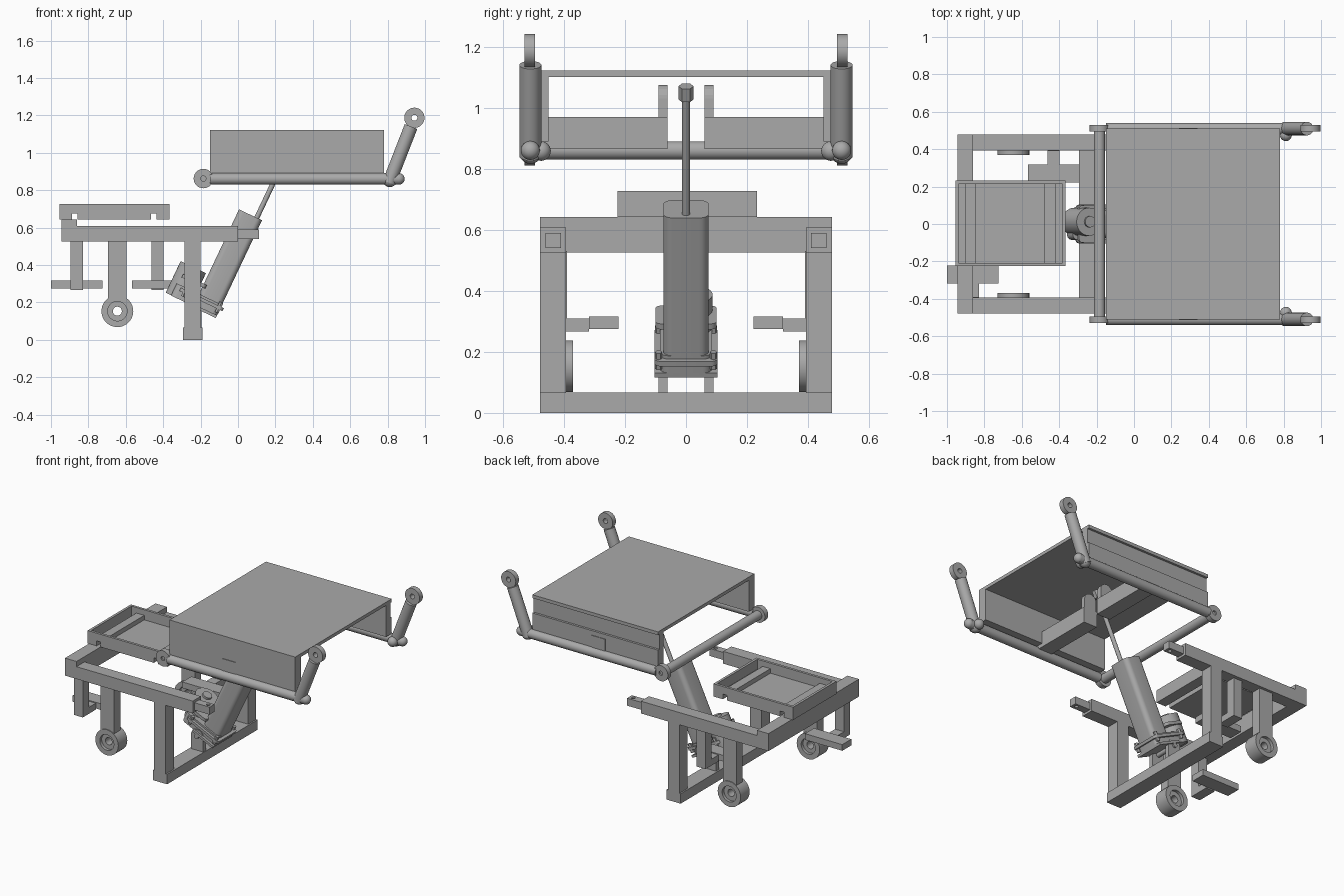
import bpy, bmesh
from math import pi, sin, cos
from mathutils import Matrix, Vector

old = bpy.data.objects.get("Cube")
if old:
    bpy.data.objects.remove(old, do_unlink=True)

grey = bpy.data.materials.new("plain_grey")
grey.use_nodes = True
grey.diffuse_color = (0.4, 0.4, 0.4, 1)
grey.node_tree.nodes["Principled BSDF"].inputs["Base Color"].default_value = (0.4, 0.4, 0.4, 1)
round_parts = []


def finish(name, bm, smooth=False, matrix=None):
    bmesh.ops.recalc_face_normals(bm, faces=bm.faces)
    if matrix:
        bm.transform(matrix)
    mesh = bpy.data.meshes.new(name)
    bm.to_mesh(mesh)
    bm.free()
    mesh.materials.append(grey)
    obj = bpy.data.objects.new(name, mesh)
    bpy.context.collection.objects.link(obj)
    if smooth:
        round_parts.append(obj)
    return obj


def box(name, x, y, z, matrix=None, bevel=0):
    """Box from (min, max) ranges, optionally with rounded local-vertical edges."""
    bm = bmesh.new()
    bmesh.ops.create_cube(bm, size=1)
    for v in bm.verts:
        for i, (a, b) in enumerate((x, y, z)):
            v.co[i] = (a + b) / 2 + v.co[i] * abs(b - a)
    if bevel:
        edges = [e for e in bm.edges if abs(e.verts[0].co.z - e.verts[1].co.z) > 1e-4]
        bmesh.ops.bevel(bm, geom=edges, offset=bevel, segments=6, profile=0.5, affect='EDGES')
    return finish(name, bm, bevel > 0, matrix)


def tube(name, p, q, r, sides=32, matrix=None):
    p, q = Vector(p), Vector(q)
    bm = bmesh.new()
    bmesh.ops.create_cone(bm, cap_ends=True, segments=sides, radius1=r, radius2=r, depth=(q - p).length)
    bm.transform(Matrix.Translation((p + q) / 2) @ (q - p).to_track_quat('Z', 'Y').to_matrix().to_4x4())
    return finish(name, bm, sides > 8, matrix)


def ball(name, p, r):
    bm = bmesh.new()
    bmesh.ops.create_uvsphere(bm, u_segments=24, v_segments=14, radius=r)
    bm.transform(Matrix.Translation(p))
    return finish(name, bm, True)


def ring(name, x, y, z, r, hole, n=40):
    """Washer around the y axis, y being a range."""
    bm = bmesh.new()
    loops = [[bm.verts.new((x + rad * cos(2 * pi * i / n), h, z + rad * sin(2 * pi * i / n)))
              for i in range(n)] for rad, h in ((r, y[0]), (r, y[1]), (hole, y[1]), (hole, y[0]))]
    for k in range(4):
        a, b = loops[k], loops[(k + 1) % 4]
        for i in range(n):
            j = (i + 1) % n
            bm.faces.new((a[i], a[j], b[j], b[i]))
    return finish(name, bm, True)


def prism(name, points, y):
    """Extrude an x-z outline along a y range."""
    bm = bmesh.new()
    face = bm.faces.new([bm.verts.new((a, y[0], b)) for a, b in points])
    made = bmesh.ops.extrude_face_region(bm, geom=[face])["geom"]
    bmesh.ops.translate(bm, vec=(0, y[1] - y[0], 0), verts=[v for v in made if isinstance(v, bmesh.types.BMVert)])
    return finish(name, bm)


def drill(obj, p, q, r):
    cutter = tube("cutter", p, q, r)
    round_parts.remove(cutter)
    cutter.hide_render = True
    mod = obj.modifiers.new("hole", 'BOOLEAN')
    mod.operation, mod.object, mod.solver = 'DIFFERENCE', cutter, 'EXACT'
    bpy.context.view_layer.objects.active = obj
    bpy.ops.object.modifier_apply(modifier=mod.name)
    bpy.data.objects.remove(cutter, do_unlink=True)


def lug(name, x, y, z0, z1, w):
    """Bracket cheek with a domed top and a pin hole; points up from z0."""
    c = z1 - w
    pts = [(x - w, z0), (x + w, z0)] + [(x + w * cos(pi * i / 12), c + w * sin(pi * i / 12)) for i in range(13)]
    obj = prism(name, pts, y)
    drill(obj, (x, y[0] - 0.05, c), (x, y[1] + 0.05, c), 0.016)


# Deck: top sheet and side walls, the back one stepped
deck = (-0.15, 0.78)
box("deck_top", deck, (-0.51, 0.51), (1.1, 1.122))
box("deck_front_wall", deck, (-0.51, -0.45), (0.89, 1.1))
box("deck_back_wall_lower", deck, (0.45, 0.51), (0.89, 1.0))
box("deck_back_wall_upper", deck, (0.45, 0.495), (1.0, 1.1))

# Tube frame under the deck
tube("deck_cross_tube", (-0.185, -0.52, 0.86), (-0.185, 0.52, 0.86), 0.03)
for s, side in ((-1, "front"), (1, "back")):
    def yr(a, b):
        return tuple(sorted((s * a, s * b)))
    box(side + "_deck_beam", (0.24, 0.34), yr(0.06, 0.514), (0.865, 0.97))
    lug(side + "_deck_lug", 0.29, yr(0.06, 0.09), 0.865, 1.075, 0.045)
    tube(side + "_deck_tube", (-0.15, s * 0.51, 0.86), (0.86, s * 0.51, 0.86), 0.031)
    ball(side + "_tube_end", (0.86, s * 0.51, 0.86), 0.031)
    ring(side + "_pivot_ring", -0.185, yr(0.495, 0.53), 0.862, 0.052, 0.014)
    tube(side + "_arm", (0.808, s * 0.51, 0.84), (0.925, s * 0.51, 1.14), 0.036)
    ball(side + "_arm_foot", (0.812, s * 0.51, 0.852), 0.036)
    ball(side + "_arm_stub", (0.812, s * 0.475, 0.858), 0.032)
    ring(side + "_arm_ring", 0.943, yr(0.495, 0.529), 1.187, 0.054, 0.016)

    # Base frame side: rail, plug, post, wheel leg and wheel
    box(side + "_rail", (-0.945, 0.0), yr(0.393, 0.478), (0.525, 0.607))
    plug = box(side + "_rail_plug", (-0.02, 0.113), yr(0.41, 0.461), (0.54, 0.59))
    drill(plug, (0.085, s * 0.435, 0.5), (0.085, s * 0.435, 0.65), 0.012)
    box(side + "_post", (-0.285, -0.2), yr(0.393, 0.478), (0.0, 0.56))
    box(side + "_wheel_leg", (-0.695, -0.595), yr(0.393, 0.46), (0.22, 0.53))
    ring(side + "_wheel", -0.645, yr(0.37, 0.465), 0.153, 0.085, 0.052)
    ring(side + "_wheel_hub", -0.645, yr(0.39, 0.445), 0.153, 0.053, 0.024)

    # Lower lugs carrying the actuator
    lug(side + "_base_lug", -0.24, yr(0.06, 0.09), 0.06, 0.205, 0.045)

    # Hanging foot with a drilled pad
    x = -0.8625 if s < 0 else -0.43
    box(side + "_hanger", (x - 0.033, x + 0.033), yr(0.39, 0.455), (0.267, 0.53))
    box(side + "_hanger_arm", (x - 0.033, x + 0.033), yr(0.318, 0.39), (0.267, 0.31))
    pad = box(side + "_pad", (x - 0.138, x + 0.138), yr(0.222, 0.318), (0.275, 0.316))
    for dx in (-0.113, 0.113):
        drill(pad, (x + dx, s * 0.27, 0.2), (x + dx, s * 0.27, 0.4), 0.022)

box("base_end_bar", (-0.945, -0.86), (-0.478, 0.478), (0.525, 0.642))
box("base_foot_bar", (-0.295, -0.19), (-0.478, 0.478), (0.0, 0.066))

# Tray with two channels across its underside
notches = ((-0.888, -0.858), (-0.465, -0.435))


def tray_outline(top, lift, grow):
    bottom = [(-0.955, 0.642)]
    for a, b in notches:
        bottom += [(a, 0.642), (a, 0.676), (b, 0.676), (b, 0.642)]
    bottom.append((-0.365, 0.642))
    upper = [(-0.955, top)]
    for a, b in notches:
        upper += [(a - grow, top), (a - grow, top + lift), (b + grow, top + lift), (b + grow, top)]
    upper.append((-0.365, top))
    return bottom + upper[::-1]


prism("tray_floor", tray_outline(0.66, 0.03, 0.014), (-0.222, 0.23))
wall = tray_outline(0.727, 0, 0.014)
wall = wall[:10] + [(-0.365, 0.727), (-0.955, 0.727)]
prism("tray_front_wall", wall, (-0.225, -0.208))
prism("tray_back_wall", wall, (0.215, 0.232))
box("tray_left_wall", (-0.382, -0.365), (-0.225, 0.232), (0.642, 0.727))
box("tray_right_wall", (-0.955, -0.938), (-0.225, 0.232), (0.642, 0.727))

# Linear actuator, built upright and tilted into place
tilt = Matrix.Translation((0.067, 0, 0.668)) @ Matrix.Rotation(0.442, 4, 'Y')
box("actuator_body", (-0.068, 0.068), (-0.074, 0.074), (-0.5, 0), tilt, 0.03)
tube("actuator_rod", (0.037, 0, -0.02), (0.037, 0, 0.43), 0.0135, 24, tilt)
tube("rod_end", (0.037, 0, 0.415), (0.037, 0, 0.463), 0.025, 6, tilt)
box("gearbox", (-0.2, 0.068), (-0.085, 0.085), (-0.572, -0.5), tilt, 0.03)
box("gearbox_flange", (-0.17, 0.085), (-0.103, 0.103), (-0.53, -0.512), tilt, 0.02)
box("gearbox_plate", (-0.1, 0.068), (-0.103, 0.103), (-0.578, -0.562), tilt)
tube("motor", (-0.157, 0.012, -0.57), (-0.157, 0.012, -0.384), 0.075, 32, tilt)
box("motor_flange", (-0.19, -0.05), (-0.1, 0.1), (-0.46, -0.44), tilt, 0.02)
tube("motor_shaft", (-0.157, 0.012, -0.39), (-0.157, 0.012, -0.37), 0.03, 24, tilt)
for bx in (-0.14, 0.06):
    for by in (-0.09, 0.09):
        tube("flange_bolt", (bx, by, -0.55), (bx, by, -0.49), 0.012, 6, tilt)
tube("base_pin", (-0.24, -0.1, 0.16), (-0.24, 0.1, 0.16), 0.015)

# Smooth the round parts, keeping hard edges
bpy.ops.object.select_all(action='DESELECT')
for obj in round_parts:
    obj.select_set(True)
bpy.context.view_layer.objects.active = round_parts[0]
bpy.ops.object.shade_smooth_by_angle(angle=0.6)
